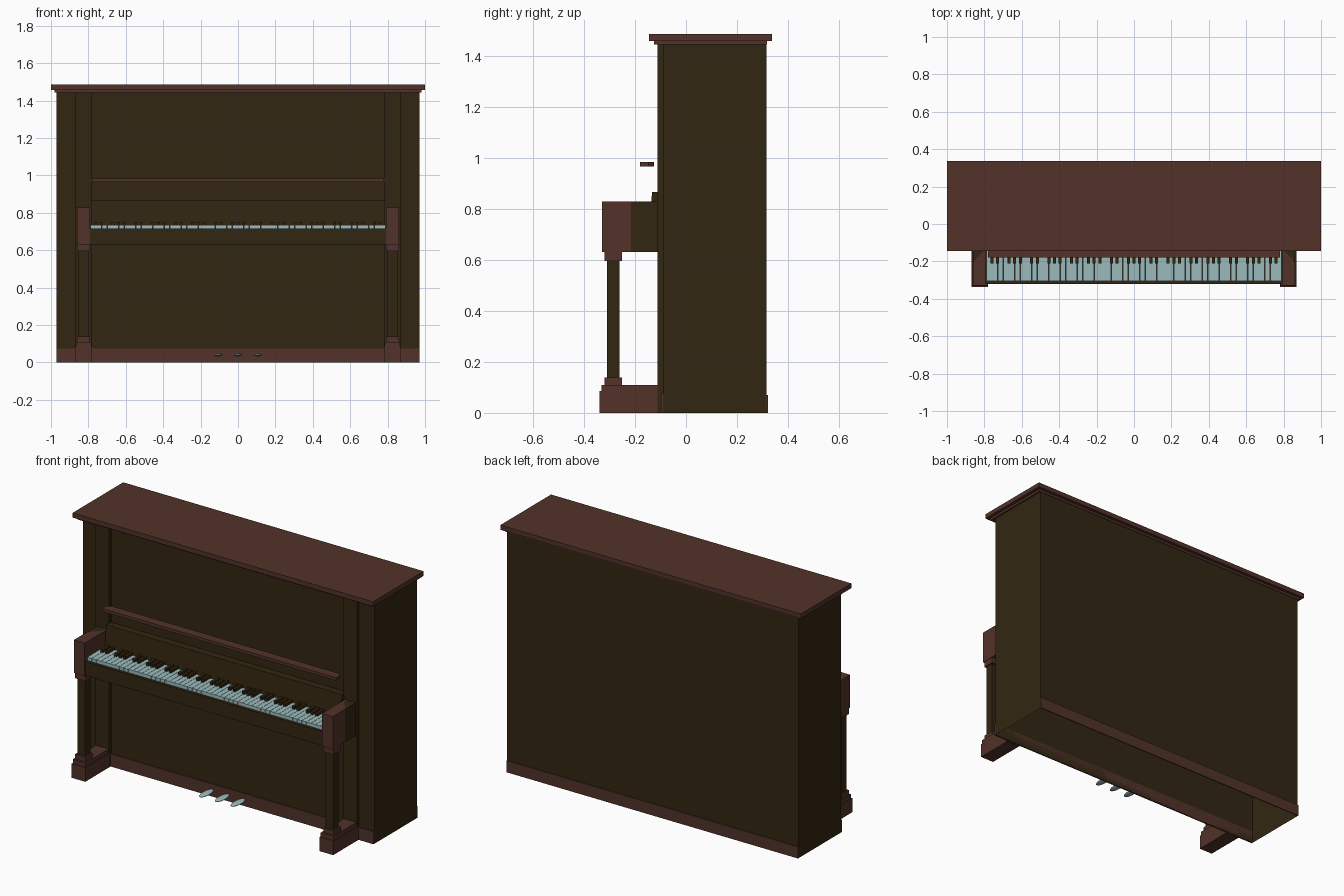
import bpy, bmesh, math

if "Cube" in bpy.data.objects:
    bpy.data.objects.remove(bpy.data.objects["Cube"])


def material(name, rgb):
    m = bpy.data.materials.new(name)
    m.diffuse_color = (*rgb, 1)
    m.use_nodes = True
    m.node_tree.nodes["Principled BSDF"].inputs["Base Color"].default_value = m.diffuse_color
    return m


DARK = material("dark_walnut", (0.032, 0.0194, 0.0056))
RED = material("red_mahogany", (0.084, 0.032, 0.022))
PALE = material("pale_blue_grey", (0.33, 0.50, 0.51))


def finish(name, bm, mat):
    bmesh.ops.recalc_face_normals(bm, faces=bm.faces)
    me = bpy.data.meshes.new(name)
    bm.to_mesh(me)
    bm.free()
    me.materials.append(mat)
    ob = bpy.data.objects.new(name, me)
    bpy.context.collection.objects.link(ob)
    return ob


def add_box(bm, x, y, z):
    v = [bm.verts.new((a, b, c)) for c in z for b in y for a in x]
    for f in ((0, 1, 3, 2), (4, 5, 7, 6), (0, 1, 5, 4),
              (2, 3, 7, 6), (0, 2, 6, 4), (1, 3, 7, 5)):
        bm.faces.new([v[i] for i in f])


def box(name, x, y, z, mat):
    bm = bmesh.new()
    add_box(bm, x, y, z)
    return finish(name, bm, mat)


def plan_prism(name, pts, z0, z1, mat):
    """Extrude an outline in the ground plane upward."""
    bm = bmesh.new()
    f = bm.faces.new([bm.verts.new((x, y, z0)) for x, y in pts])
    up = bmesh.ops.extrude_face_region(bm, geom=[f])["geom"]
    bmesh.ops.translate(bm, vec=(0, 0, z1 - z0),
                        verts=[g for g in up if isinstance(g, bmesh.types.BMVert)])
    return finish(name, bm, mat)


# Case, hollow and open underneath
case = box("case", (-0.97, 0.97), (-0.09, 0.315), (0, 1.45), DARK)
bm = bmesh.new()
bm.from_mesh(case.data)
bmesh.ops.delete(bm, geom=[f for f in bm.faces if f.calc_center_median().z < 0.01],
                 context='FACES_ONLY')
bm.to_mesh(case.data)
bm.free()

# Lid and the moulding below it
box("lid", (-1, 1), (-0.145, 0.337), (1.457, 1.485), RED)
box("lid_moulding", (-0.98, 0.98), (-0.125, 0.318), (1.443, 1.457), RED)

# Plinth boards
box("front_plinth", (-0.97, 0.97), (-0.097, -0.09), (0, 0.075), RED)
box("back_plinth", (-0.97, 0.97), (0.315, 0.321), (0, 0.07), RED)

# Key bed, fallboard and music rail
box("key_bed", (-0.79, 0.79), (-0.322, -0.09), (0.63, 0.715), DARK)
bm = bmesh.new()
profile = ((-0.145, 0.715), (-0.133, 0.865), (-0.09, 0.865), (-0.09, 0.715))
ends = [[bm.verts.new((x, y, z)) for y, z in profile] for x in (-0.785, 0.785)]
for e in ends:
    bm.faces.new(e)
for i in range(4):
    j = (i + 1) % 4
    bm.faces.new((ends[0][i], ends[0][j], ends[1][j], ends[1][i]))
finish("fallboard", bm, DARK)
plan_prism("music_rail", [(-0.78, -0.18), (0.78, -0.18), (0.78, -0.147),
                          (0.76, -0.125), (-0.76, -0.125), (-0.78, -0.147)],
           0.965, 0.983, RED)

# Keys: 52 naturals, sharps in groups of two and three
white, black = bmesh.new(), bmesh.new()
pitch = 1.58 / 52
for i in range(52):
    x = -0.79 + i * pitch
    add_box(white, (x + 0.0008, x + pitch - 0.0008), (-0.305, -0.14), (0.714, 0.735))
    if i % 7 in (1, 2, 4, 5, 6):
        add_box(black, (x - 0.008, x + 0.008), (-0.212, -0.138), (0.73, 0.752))
finish("white_keys", white, PALE)
finish("black_keys", black, DARK)

# Mirrored sides: pilaster, arm, leg and foot
for side, s in (("left", -1), ("right", 1)):
    def sbox(name, x0, x1, y0, y1, z0, z1, mat):
        box(side + "_" + name, sorted((s * x0, s * x1)), (y0, y1), (z0, z1), mat)

    sbox("pilaster", 0.78, 0.87, -0.112, -0.09, 0.0, 1.445, DARK)
    arm = [(0.79, -0.33), (0.862, -0.33), (0.862, -0.215), (0.843, -0.185),
           (0.805, -0.145), (0.805, -0.1), (0.79, -0.1)]
    wedge = [(0.862, -0.215), (0.862, -0.1), (0.805, -0.1), (0.805, -0.145),
             (0.843, -0.185)]
    plan_prism(side + "_arm", [(s * x, y) for x, y in arm], 0.63, 0.828, RED)
    plan_prism(side + "_arm_bracket", [(s * x, y) for x, y in wedge], 0.63, 0.828, DARK)
    sbox("leg_capital", 0.792, 0.86, -0.32, -0.25, 0.595, 0.63, RED)
    sbox("front_leg", 0.80, 0.852, -0.31, -0.26, 0.135, 0.6, DARK)
    sbox("leg_base", 0.792, 0.86, -0.32, -0.25, 0.108, 0.138, RED)
    sbox("foot_top", 0.783, 0.867, -0.332, -0.1, 0.08, 0.11, RED)
    sbox("foot", 0.78, 0.87, -0.338, -0.1, 0, 0.085, RED)

# Pedals
for name, x in (("left", -0.105), ("middle", 0), ("right", 0.105)):
    bm = bmesh.new()
    bmesh.ops.create_uvsphere(bm, u_segments=20, v_segments=10, radius=1)
    bmesh.ops.scale(bm, vec=(0.023, 0.062, 0.008), verts=bm.verts)
    bmesh.ops.translate(bm, vec=(x, -0.15, 0.04), verts=bm.verts)
    for f in bm.faces:
        f.smooth = True
    finish(name + "_pedal", bm, PALE)
